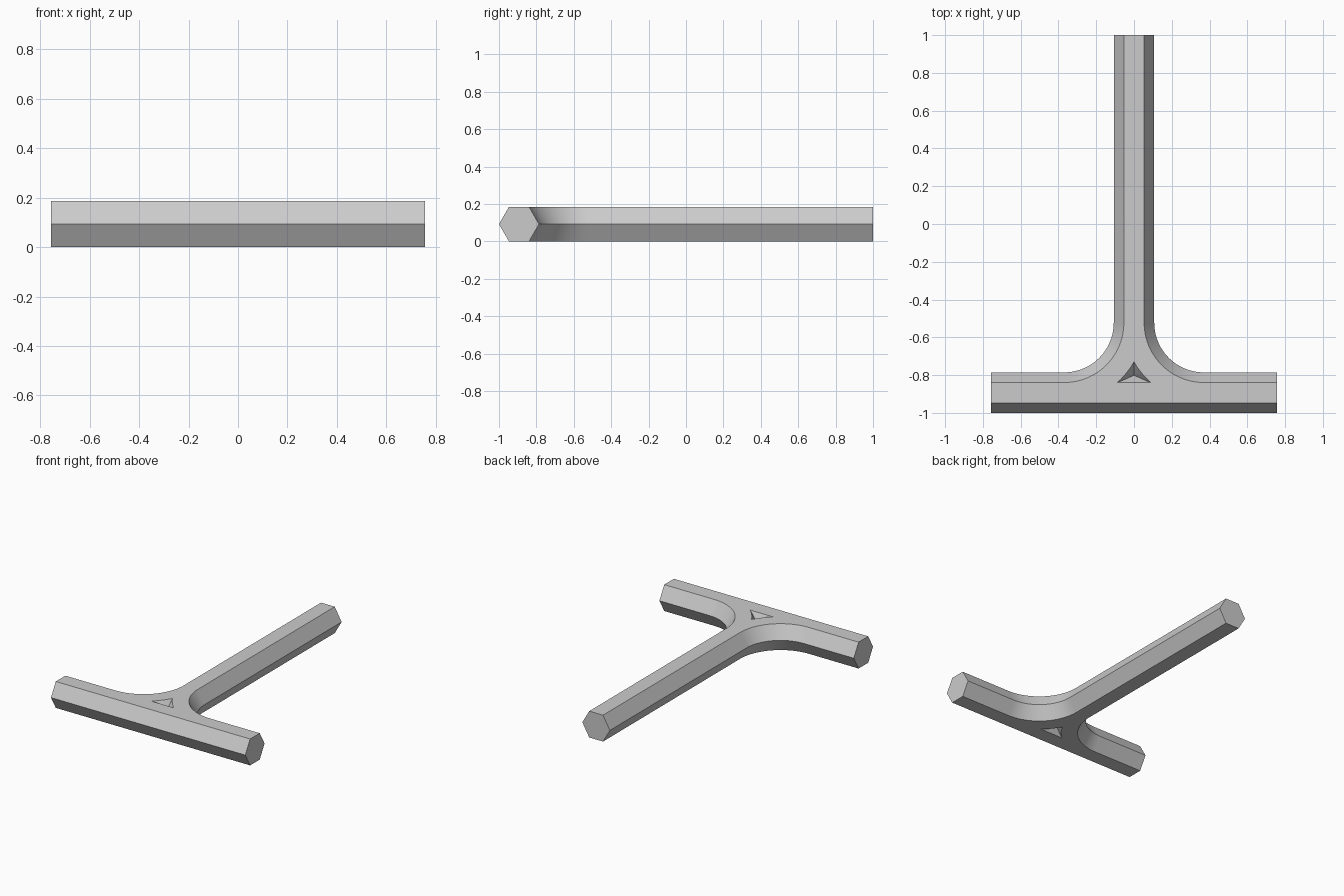
import bpy, bmesh, math

cube = bpy.data.objects.get("Cube")
if cube:
    bpy.data.objects.remove(cube, do_unlink=True)

# Hexagonal bar section, with the layout of the tee in plan
WIDE = 0.1072                 # half width at mid height
FLAT = WIDE / 2               # half width of the top and bottom flats
HALF = FLAT * math.sqrt(3)    # half height
BAR_Y, ARM, BEND = -1 + WIDE, 0.757, 0.37
CENTRE_Y = BAR_Y + BEND
DEEP = BEND / 4               # offset at which the three bars meet in the pit

grey = bpy.data.materials.new("light grey")
grey.use_nodes = True
colour = (0.6, 0.6, 0.6, 1)
grey.diffuse_color = colour
grey.node_tree.nodes["Principled BSDF"].inputs["Base Color"].default_value = colour


def arc(radius, start, end, count):
    steps = [start + (end - start) * i / count for i in range(count + 1)]
    return [(BEND + radius * math.cos(a), CENTRE_Y + radius * math.sin(a)) for a in steps]


def mirrored(half):
    """Close a right-hand half outline with its reflection."""
    return half + [(-x, y) for x, y in reversed(half) if abs(x) > 1e-6]


def tee_outline(e):
    fillet = arc(BEND - e, -math.pi / 2, -math.pi, 24)
    return mirrored([(ARM, BAR_Y - e), (ARM, BAR_Y + e)] + fillet + [(e, 1)])


def pit_outline(e):
    r, rise = BEND + e, BEND - e
    base = math.atan2(-rise, -math.sqrt(r * r - rise * rise))
    tip = math.atan2(-math.sqrt(r * r - BEND * BEND), -BEND)
    half = arc(r, base, tip, 10)
    half[-1] = (0, half[-1][1])
    return mirrored(half)


def loft(name, rings, point=None):
    """Skin stacked (outline, z) rings, ending in a cap or a point."""
    bm = bmesh.new()
    layers = [[bm.verts.new((x, y, z)) for x, y in ring] for ring, z in rings]
    n = len(layers[0])
    for low, high in zip(layers, layers[1:]):
        for i in range(n):
            j = (i + 1) % n
            bm.faces.new((low[i], low[j], high[j], high[i]))
    bm.faces.new(layers[0])
    if point:
        end = bm.verts.new(point)
        for i in range(n):
            bm.faces.new((layers[-1][i], layers[-1][(i + 1) % n], end))
    else:
        bm.faces.new(layers[-1])
    bmesh.ops.recalc_face_normals(bm, faces=bm.faces[:])
    mesh = bpy.data.meshes.new(name)
    bm.to_mesh(mesh)
    bm.free()
    mesh.materials.append(grey)
    obj = bpy.data.objects.new(name, mesh)
    bpy.context.collection.objects.link(obj)
    return obj


# Tee handle with filleted hexagonal arms and stem
tee = loft("hexagonal_tee", [(tee_outline(FLAT), 0),
                             (tee_outline(WIDE), HALF),
                             (tee_outline(FLAT), 2 * HALF)])
bpy.context.view_layer.objects.active = tee
tee.select_set(True)

# Three-sided pits where the bars meet, above and below
for name, side in (("upper_pit_cutter", 1), ("lower_pit_cutter", -1)):
    def level(e):
        return HALF + side * HALF * (WIDE - e) / FLAT
    start = FLAT - 0.004
    offsets = [start + (DEEP - start) * k / 6 for k in range(6)]
    cutter = loft(name, [(pit_outline(e), level(e)) for e in offsets],
                  (0, BAR_Y + DEEP, level(DEEP)))
    cutter.hide_render = True
    cut = tee.modifiers.new(name, "BOOLEAN")
    cut.operation, cut.solver, cut.object = "DIFFERENCE", "EXACT", cutter
    bpy.ops.object.modifier_apply(modifier=cut.name)
    bpy.data.objects.remove(cutter, do_unlink=True)

bpy.ops.object.shade_smooth_by_angle(angle=math.radians(30))
